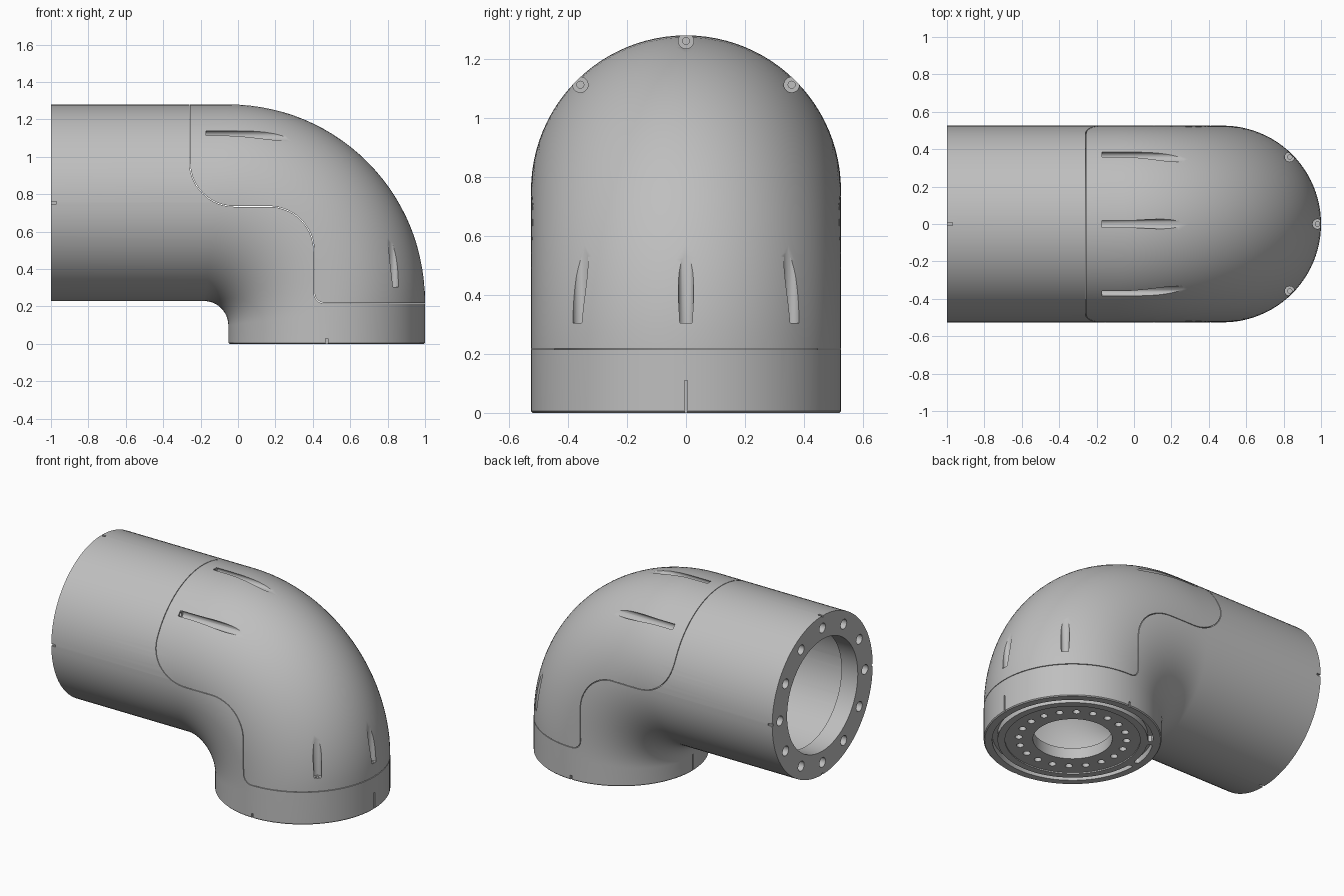
import bpy, bmesh
from math import sin, cos, pi, radians

if "Cube" in bpy.data.objects:
    bpy.data.objects.remove(bpy.data.objects["Cube"])

R = 0.526                      # pipe radius
CX, CZ = -0.052, 0.229         # centre of the outer bend
FILLET = 0.13                  # inner corner radius
AXIS_X, AXIS_Z = CX + R, CZ + R
SEGS, BEND = 96, 28

grey = bpy.data.materials.new("plain_grey")
grey.use_nodes = True
colour = (0.52, 0.52, 0.52, 1)
grey.diffuse_color = colour
grey.node_tree.nodes["Principled BSDF"].inputs["Base Color"].default_value = colour


def to_object(name, bm):
    bmesh.ops.recalc_face_normals(bm, faces=bm.faces)
    mesh = bpy.data.meshes.new(name)
    bm.to_mesh(mesh)
    bm.free()
    mesh.materials.append(grey)
    obj = bpy.data.objects.new(name, mesh)
    bpy.context.collection.objects.link(obj)
    return obj


def elbow(name, wall, x_end, z_end, chamfer=0.0):
    """Elliptical rings swept from the horizontal pipe to the vertical one."""
    top, bottom = CZ + 2 * R - wall, CZ + wall
    right, left = CX + 2 * R - wall, CX + wall
    stations = [((x_end, top), (x_end, bottom), 0)]
    for i in range(BEND + 1):
        s, c = sin(i / BEND * pi / 2), cos(i / BEND * pi / 2)
        ro, ri = 2 * R - wall, FILLET + wall
        stations.append(((CX + ro * s, CZ + ro * c),
                         (CX - FILLET + ri * s, CZ - FILLET + ri * c), 0))
    stations.append(((right, z_end + chamfer), (left, z_end + chamfer), 0))
    if chamfer:
        stations.append(((right - chamfer, z_end), (left + chamfer, z_end), chamfer))
    bm = bmesh.new()
    rings = []
    for (ox, oz), (ix, iz), shrink in stations:
        ring = []
        for k in range(SEGS):
            a = 2 * pi * k / SEGS
            u = cos(a) / 2
            ring.append(bm.verts.new(((ox + ix) / 2 + (ox - ix) * u,
                                      (R - wall - shrink) * sin(a),
                                      (oz + iz) / 2 + (oz - iz) * u)))
        rings.append(ring)
    for a, b in zip(rings, rings[1:]):
        for k in range(SEGS):
            n = (k + 1) % SEGS
            bm.faces.new((a[k], a[n], b[n], b[k]))
    bm.faces.new(rings[0])
    bm.faces.new(rings[-1])
    return to_object(name, bm)


def arc(cx, cy, r, start, end, steps):
    return [(cx + r * cos(radians(start + (end - start) * i / steps)),
             cy + r * sin(radians(start + (end - start) * i / steps)))
            for i in range(steps + 1)]


def circle(cx, cy, r, steps=24):
    return arc(cx, cy, r, 0, 360, steps)[:-1]


def box(cx, cy, w, h):
    return [(cx + i * w / 2, cy + j * h / 2) for i, j in ((-1, -1), (1, -1), (1, 1), (-1, 1))]


def prism(bm, points, axis, lo, hi):
    place = {"x": lambda a, b, h: (h, a, b),
             "y": lambda a, b, h: (a, h, b),
             "z": lambda a, b, h: (a, b, h)}[axis]
    low, high = ([bm.verts.new(place(a, b, h)) for a, b in points] for h in (lo, hi))
    bm.faces.new(low)
    bm.faces.new(high)
    for k in range(len(points)):
        n = (k + 1) % len(points)
        bm.faces.new((low[k], low[n], high[n], high[k]))


def combine(obj, cutter, operation="DIFFERENCE"):
    mod = obj.modifiers.new("cut", "BOOLEAN")
    mod.operation, mod.solver, mod.object = operation, "EXACT", cutter
    with bpy.context.temp_override(object=obj, active_object=obj):
        bpy.ops.object.modifier_apply(modifier=mod.name)
    bpy.data.objects.remove(cutter)


def cut(obj, prisms):
    bm = bmesh.new()
    for p in prisms:
        prism(bm, *p)
    combine(obj, to_object("cutter", bm))


def ring_of(cx, cy, radius, count):
    return [(cx + radius * cos(2 * pi * k / count), cy + radius * sin(2 * pi * k / count))
            for k in range(count)]


def slot(radius, half, start, end):
    """Arc-shaped slot with rounded ends on the bottom flange."""
    steps = max(4, int((end - start) / 4))
    (sx, sy), = arc(AXIS_X, 0, radius, start, end, 1)[:1]
    (ex, ey), = arc(AXIS_X, 0, radius, start, end, 1)[1:]
    return (arc(AXIS_X, 0, radius + half, start, end, steps)
            + arc(ex, ey, half, end, end + 180, 6)[1:-1]
            + arc(AXIS_X, 0, radius - half, end, start, steps)
            + arc(sx, sy, half, start + 180, start + 360, 6)[1:-1])


def cover_profile(g):
    """Side outline of the outer cover, drawn in by the gap g."""
    return (arc(-0.02, 0.973, 0.24 - g, 180, 270, 14)
            + arc(0.165, 0.493, 0.24 + g, 90, 0, 14)
            + arc(0.465, 0.275, 0.06 - g, 180, 270, 8)
            + [(1.2, 0.215 + g), (1.2, 1.5), (-0.26 + g, 1.5)])


# Hollow elbow with a flange at each end
body = elbow("pipe_body", 0, -1, 0, chamfer=0.006)
combine(body, elbow("cavity", 0.08, -0.88, 0.08))
cut(body, [(circle(0, AXIS_Z, 0.37, 64), "x", -1.1, -0.84),
           (circle(AXIS_X, 0, 0.235, 64), "z", -0.1, 0.12)])

# Bolt holes, bottom recess and seal grooves
cut(body, [(circle(AXIS_X, 0, 0.40, 64), "z", -0.1, 0.008)])
cut(body, [(circle(y, z, 0.032, 16), "x", -1.1, -0.86)
           for y, z in ring_of(0, AXIS_Z, 0.445, 12)]
    + [(circle(x, y, 0.022, 16), "z", -0.1, 0.1) for x, y in ring_of(AXIS_X, 0, 0.32, 20)])
cut(body, [(slot(0.46, 0.016, a, b), "z", -0.1, 0.04) for a, b in ((183, 500), (149, 174))])

# Alignment notches on both rims
notches = []
for side in (-1, 1):
    notches += [(box(side * R, AXIS_Z, 0.024, 0.014), "x", -1.1, -0.97),
                (box(0, AXIS_Z + side * R, 0.014, 0.024), "x", -1.1, -0.97),
                (box(AXIS_X, side * R, 0.014, 0.024), "z", -0.1, 0.03),
                (box(AXIS_X + side * R, 0, 0.024, 0.01), "z", -0.1, 0.11)]
cut(body, notches)

# Screw channels running out through the bend, and the screw holes behind them
channels, screws = [], []
for a in (-45, 0, 45):
    u, v = 0.507 * sin(radians(a)), 0.507 * cos(radians(a))
    for points, deep, rad in ((channels, 0, 0.026), (screws, 0.04, 0.012)):
        far = 1.3 if not deep else 0
        points += [(circle(u, AXIS_Z + v, rad), "x", -0.17 - deep, far or -0.16),
                   (circle(AXIS_X + v, u, rad), "z", 0.305 - deep, far or 0.315)]
# channels for each direction are cut apart since they may cross outside the bend
cut(body, channels[::2])
cut(body, channels[1::2])
cut(body, screws)

# Split off the outer cover along its seam
cover = body.copy()
cover.data = body.data.copy()
cover.name = "outer_cover"
bpy.context.collection.objects.link(cover)
cut(body, [(cover_profile(0), "y", -0.8, 0.8)])
bm = bmesh.new()
prism(bm, cover_profile(0.004), "y", -0.8, 0.8)
combine(cover, to_object("cover_block", bm), "INTERSECT")

# Smooth walls with crisp rims
bpy.ops.object.select_all(action="DESELECT")
for obj in (body, cover):
    obj.select_set(True)
bpy.context.view_layer.objects.active = body
bpy.ops.object.shade_smooth_by_angle(angle=radians(30))
